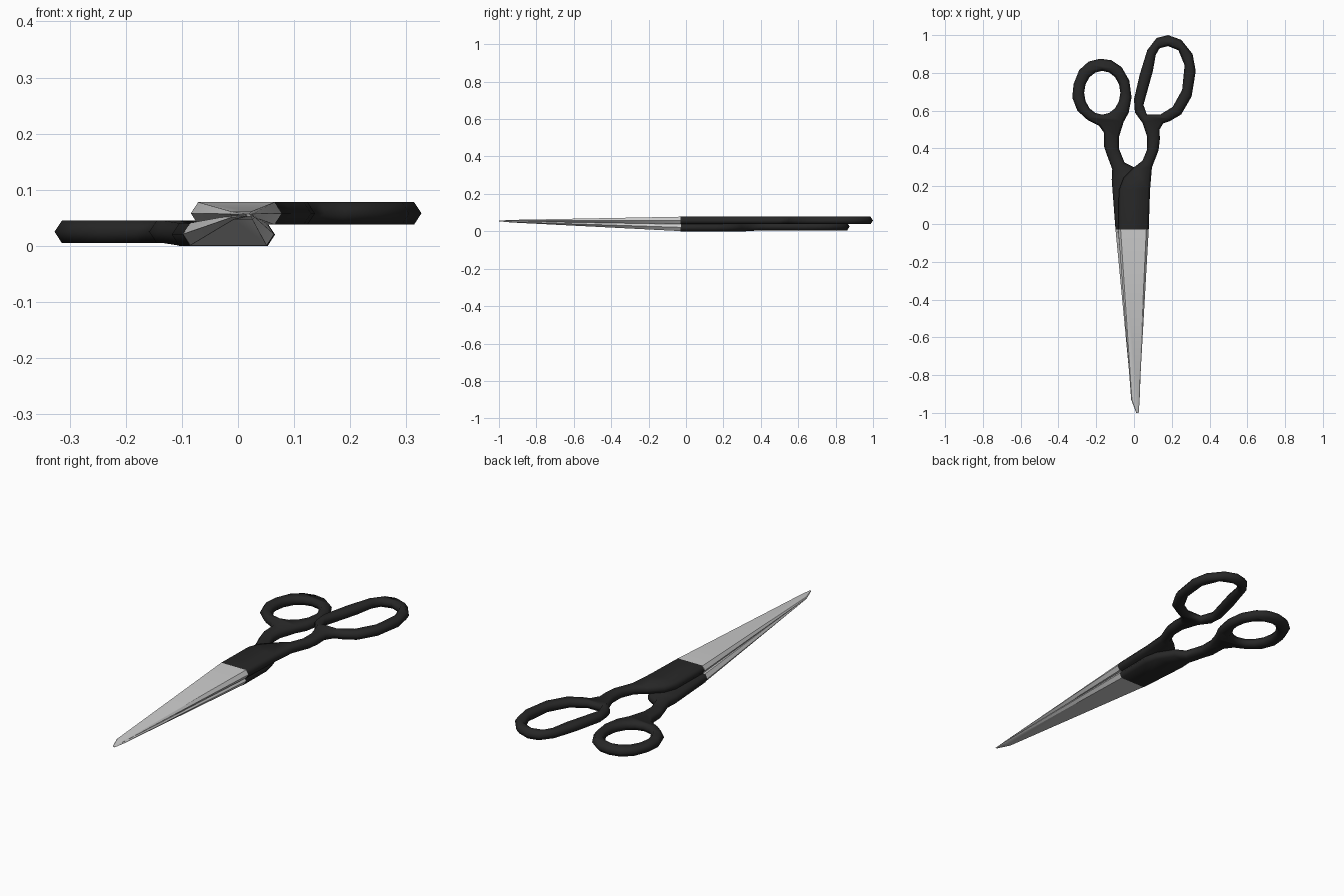
import bpy, bmesh, math
from mathutils import Vector
from mathutils.geometry import tessellate_polygon

if "Cube" in bpy.data.objects:
    bpy.data.objects.remove(bpy.data.objects["Cube"])


def material(name, value):
    m = bpy.data.materials.new(name)
    m.diffuse_color = (value, value, value, 1)
    m.use_nodes = True
    m.node_tree.nodes["Principled BSDF"].inputs["Base Color"].default_value = m.diffuse_color
    return m


BLACK = material("black plastic", 0.02)
STEEL = material("brushed steel", 0.6)


def finish(bm, name, mat, angle):
    bmesh.ops.recalc_face_normals(bm, faces=bm.faces)
    me = bpy.data.meshes.new(name)
    bm.to_mesh(me)
    bm.free()
    me.materials.append(mat)
    ob = bpy.data.objects.new(name, me)
    bpy.context.collection.objects.link(ob)
    bpy.ops.object.select_all(action='DESELECT')
    ob.select_set(True)
    bpy.context.view_layer.objects.active = ob
    bpy.ops.object.shade_smooth_by_angle(angle=math.radians(angle))


def inset(loop, d):
    """Offset a 2D loop to its left; the flat end near the blade stays put."""
    out = []
    for i, p in enumerate(loop):
        p = Vector(p)
        a = (p - Vector(loop[i - 1])).normalized()
        b = (Vector(loop[(i + 1) % len(loop)]) - p).normalized()
        na, nb = Vector((-a.y, a.x)), Vector((-b.y, b.x))
        q = p + (na + nb) * d / (1 + na.dot(nb))
        if p.y < -0.02:
            q.y = p.y
        out.append(q)
    return out


def handle(name, outer, hole, zc, drop):
    """Plate with one finger hole and a pointed six-sided cross-section."""
    bm = bmesh.new()
    layers = {-1: [], 0: [], 1: []}
    for loop in (outer, hole):
        n = len(loop)
        rings = {}
        for s in layers:
            pts = inset(loop, 0.013) if s else [Vector(p) for p in loop]
            rings[s] = [bm.verts.new((p.x, p.y, zc + 0.02 * s - (drop if p.y < 0.34 else 0)))
                        for p in pts]
            layers[s].append(rings[s])
        for s in (-1, 0):
            lo, hi = rings[s], rings[s + 1]
            for i in range(n):
                j = (i + 1) % n
                bm.faces.new((lo[i], lo[j], hi[j], hi[i]))
    # flat top and bottom around the hole
    for s in (-1, 1):
        flat = [v for r in layers[s] for v in r]
        for t in tessellate_polygon([[Vector((v.co.x, v.co.y, 0)) for v in r] for r in layers[s]]):
            bm.faces.new([flat[i] for i in t])
    finish(bm, name, BLACK, 75)


def blade(name, sections):
    """Loft six-sided sections: y, left, right, centre z, half height, bevel."""
    bm = bmesh.new()
    rings = []
    for y, l, r, z, h, b in sections:
        rings.append([bm.verts.new((x, y, zz)) for x, zz in (
            (l, z), (l + b, z + h), (r - b, z + h), (r, z), (r - b, z - h), (l + b, z - h))])
    for lo, hi in zip(rings, rings[1:]):
        for i in range(6):
            j = (i + 1) % 6
            bm.faces.new((lo[i], lo[j], hi[j], hi[i]))
    bm.faces.new(rings[0])
    bm.faces.new(rings[-1])
    finish(bm, name, STEEL, 40)


# upper half with the long finger loop
handle("upper_handle", [
    (-.084, -.03), (.078, -.03), (.085, .18), (.095, .3), (.13, .39), (.137, .45), (.135, .5),
    (.155, .533), (.19, .545), (.25, .58), (.305, .675), (.327, .81), (.31, .9), (.25, .975),
    (.18, 1), (.12, .985), (.07, .92), (.03, .79), (0, .66), (.005, .59), (.045, .535),
    (.07, .46), (.07, .395), (.045, .335), (0, .3), (-.055, .245), (-.08, .18)],
    [(.05, .63), (.075, .72), (.1, .81), (.115, .895), (.135, .93), (.18, .942), (.235, .92),
     (.268, .84), (.255, .71), (.205, .62), (.14, .58), (.068, .58)], 0.058, 0)
blade("upper_blade", [(-.028, -.084, .078, .058, .02, .013),
                      (-.93, -.015, .027, .057, .004, .004),
                      (-1, .012, .022, .056, .001, .002)])

# lower half with the round thumb loop
thumb_hole = [(-.168 + .096 * math.cos(-i * math.tau / 16), .695 + .116 * math.sin(-i * math.tau / 16))
              for i in range(16)]
handle("lower_handle", [
    (-.098, -.03), (.064, -.03), (.066, .15), (.05, .22), (0, .3), (-.05, .325), (-.08, .4),
    (-.08, .46), (-.055, .54), (-.028, .59), (-.013, .67), (-.025, .76), (-.065, .83),
    (-.12, .867), (-.18, .875), (-.24, .86), (-.29, .815), (-.32, .74), (-.327, .67),
    (-.3, .6), (-.245, .55), (-.185, .52), (-.16, .485), (-.158, .41), (-.145, .37),
    (-.115, .29), (-.118, .235)], thumb_hole, 0.025, 0.005)
blade("lower_blade", [(-.028, -.098, .064, .021, .02, .013),
                      (-.93, -.012, .03, .051, .004, .004),
                      (-1, .015, .025, .054, .001, .002)])
